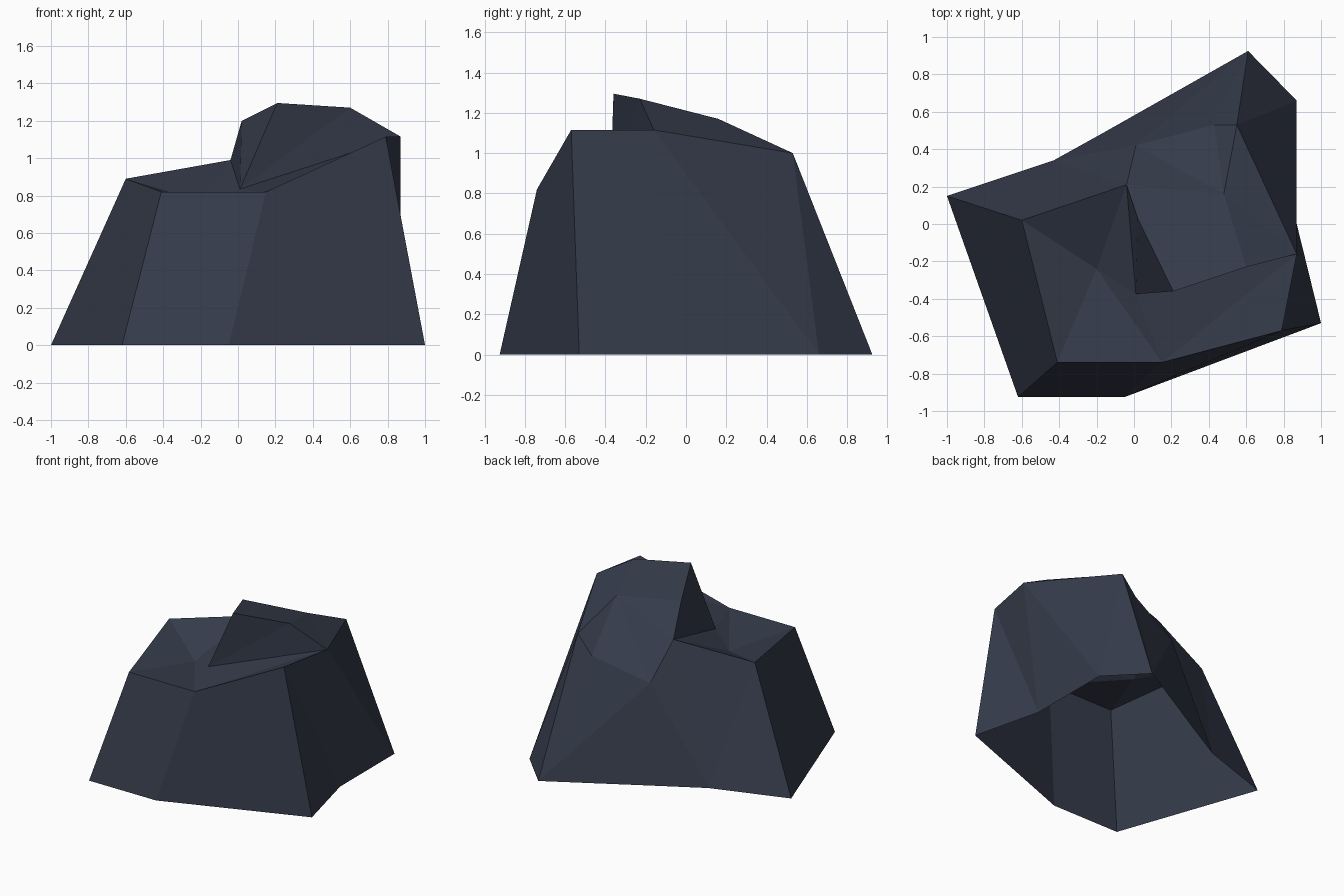
import bpy, bmesh

if "Cube" in bpy.data.objects:
    bpy.data.objects.remove(bpy.data.objects["Cube"])

# Corner points of the faceted boulder
ground = dict(b0=(-1, .15), b1=(-.62, -.925), b2=(-.05, -.925), b3=(1, -.53), b4=(.87, 0),
              b5=(.87, .66), b6=(.61, .925), b7=(-.16, .49), b8=(-.43, .34))
upper = dict(t0=(-.60, .02, .89), t1=(-.41, -.74, .82), t2=(.15, -.74, .82), t3=(.79, -.57, 1.115),
             v=(-.2, -.24, .77), n=(.01, -.375, .835), m=(-.04, .21, .99),
             p=(.02, .03, 1.20), q=(.21, -.36, 1.295), r=(.60, -.23, 1.27), r4=(.87, -.16, 1.115),
             k=(.48, .16, 1.17), u=(.55, .53, 1.0), w=(.43, .53, .86), s=(.01, .42, .72))

# Facets, underside left open
walls = ["b0 b1 t1 t0", "b1 b2 t2 t1", "b2 b3 t3 t2", "b3 b4 t3", "b4 r4 t3", "b4 b5 r4",
         "b5 u r4", "b5 b6 u", "b6 w u", "b6 b7 s", "b6 s w", "b7 b8 s", "b8 m s", "b8 t0 m", "b8 b0 t0"]
low_ledge = ["t0 t1 v", "t1 t2 v", "t0 v m", "v t2 n", "v n m", "t2 t3 r4", "t2 r4 n"]
peak = ["n q p", "n p m", "n r4 r", "n r q", "q r k p", "r r4 k", "r4 u k",
        "p k m", "k s m", "k w s", "k u w"]

bm = bmesh.new()
points = {name: bm.verts.new((x, y, 0)) for name, (x, y) in ground.items()}
points.update({name: bm.verts.new(co) for name, co in upper.items()})
for facet in walls + low_ledge + peak:
    bm.faces.new([points[name] for name in facet.split()])
bmesh.ops.recalc_face_normals(bm, faces=bm.faces)
# keep facets pointing outward
if sum(f.normal.z * f.calc_area() for f in bm.faces) < 0:
    bmesh.ops.reverse_faces(bm, faces=bm.faces)

mesh = bpy.data.meshes.new("boulder")
bm.to_mesh(mesh)
bm.free()

# Single slate colour
slate = bpy.data.materials.new("slate_blue_grey")
slate.diffuse_color = (.036, .045, .071, 1)
slate.use_nodes = True
slate.node_tree.nodes["Principled BSDF"].inputs["Base Color"].default_value = slate.diffuse_color
mesh.materials.append(slate)
bpy.context.collection.objects.link(bpy.data.objects.new("boulder", mesh))
